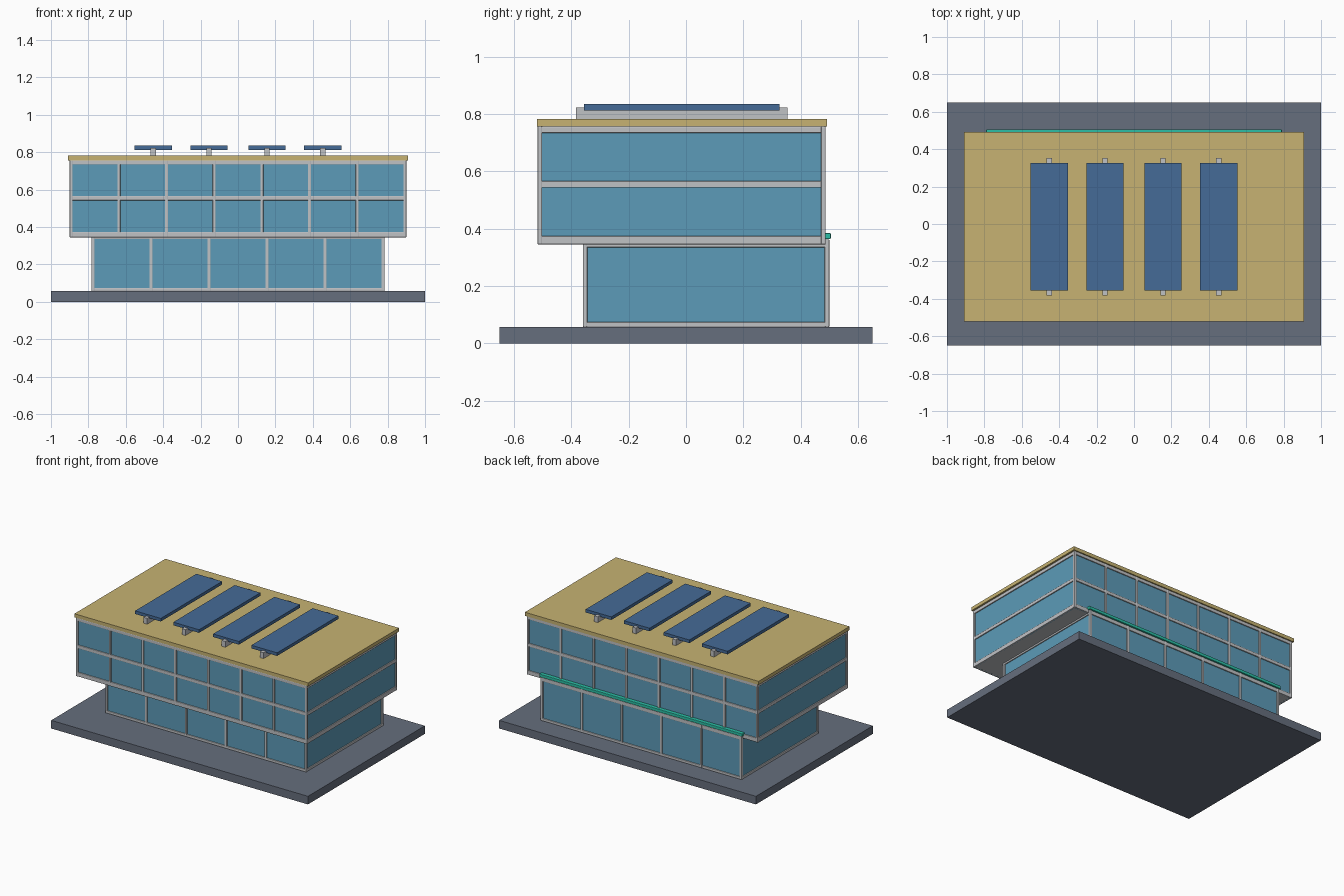
import bpy

cube = bpy.data.objects.get("Cube")
if cube:
    bpy.data.objects.remove(cube, do_unlink=True)


def material(name, rgb):
    m = bpy.data.materials.new(name)
    m.use_nodes = True
    m.diffuse_color = (*rgb, 1)
    m.node_tree.nodes["Principled BSDF"].inputs["Base Color"].default_value = (*rgb, 1)
    return m


SLATE = material("slate_grey", (0.133, 0.156, 0.205))
FRAME = material("light_grey", (0.53, 0.54, 0.56))
GLASS = material("blue_glass", (0.107, 0.328, 0.479))
ROOF = material("sand", (0.57, 0.45, 0.17))
SOLAR = material("solar_blue", (0.06, 0.147, 0.31))
TEAL = material("teal", (0.025, 0.52, 0.38))


def box(name, x, y, z, mat, bevel=0):
    """Box from (low, high) ranges on each axis."""
    bpy.ops.mesh.primitive_cube_add(size=1, location=[sum(r) / 2 for r in (x, y, z)])
    ob = bpy.context.object
    ob.name = name
    ob.scale = [r[1] - r[0] for r in (x, y, z)]
    bpy.ops.object.transform_apply(location=False, rotation=False, scale=True)
    ob.data.materials.append(mat)
    if bevel:
        mod = ob.modifiers.new("soft_edges", "BEVEL")
        mod.width = bevel
        mod.segments = 2
    return ob


def storey(name, hx, y0, y1, z0, z1, beams, bays):
    """Curtain wall: glass sheets, corner posts, mullions and beam rings."""
    t, recess, sheet = 0.016, 0.008, 0.006
    for side, s in (("right", -1), ("left", 1)):
        xs = sorted((s * (hx - recess), s * (hx - recess - sheet)))
        box(f"{name}_{side}_glass", xs, (y0 + recess, y1 - recess), (z0, z1 - 0.004), GLASS)
    for side, y, s in (("front", y0, 1), ("back", y1, -1)):
        ys = sorted((y + s * recess, y + s * (recess + sheet)))
        box(f"{name}_{side}_glass", (-hx + recess, hx - recess), ys, (z0, z1 - 0.004), GLASS)
        # Posts and mullions
        ys = sorted((y, y + s * t))
        for i in range(bays + 1):
            x = -hx + t / 2 + i * (2 * hx - t) / bays
            box(f"{name}_{side}_post", (x - t / 2, x + t / 2), ys, (z0, z1), FRAME, 0.003)
        # Beams along the long sides
        for b in beams:
            ys_b = sorted((y + s * 0.001, y + s * t))
            box(f"{name}_{side}_beam", (-hx + 0.002, hx - 0.002), ys_b, b, FRAME, 0.003)
    # Beams along the short sides
    for s in (-1, 1):
        for b in beams:
            xs = sorted((s * (hx - 0.001), s * (hx - t)))
            box(f"{name}_end_beam", xs, (y0 + 0.002, y1 - 0.002), b, FRAME, 0.003)


# Ground plinth
box("plinth", (-1, 1), (-0.65, 0.65), (0, 0.057), SLATE)

# Ground floor and the overhanging upper floors
storey("ground_floor", 0.783, -0.36, 0.50, 0.057, 0.363,
       [(0.057, 0.074), (0.335, 0.361)], 5)
storey("upper_floor", 0.90, -0.518, 0.487, 0.345, 0.757,
       [(0.345, 0.374), (0.543, 0.566), (0.734, 0.757)], 7)
box("upper_floor_slab", (-0.89, 0.89), (-0.508, 0.477), (0.346, 0.368), FRAME)

# Coloured ledge above the back of the ground floor
box("back_ledge", (-0.79, 0.79), (0.45, 0.505), (0.364, 0.385), TEAL, 0.003)

# Roof
box("roof", (-0.91, 0.91), (-0.52, 0.492), (0.757, 0.782), ROOF)

# Solar panels on rails
for x in (-0.453, -0.155, 0.155, 0.453):
    box("panel_rail", (x - 0.014, x + 0.014), (-0.383, 0.354), (0.781, 0.823), FRAME)
    box("solar_panel", (x - 0.1, x + 0.1), (-0.355, 0.327), (0.813, 0.835), SOLAR)
